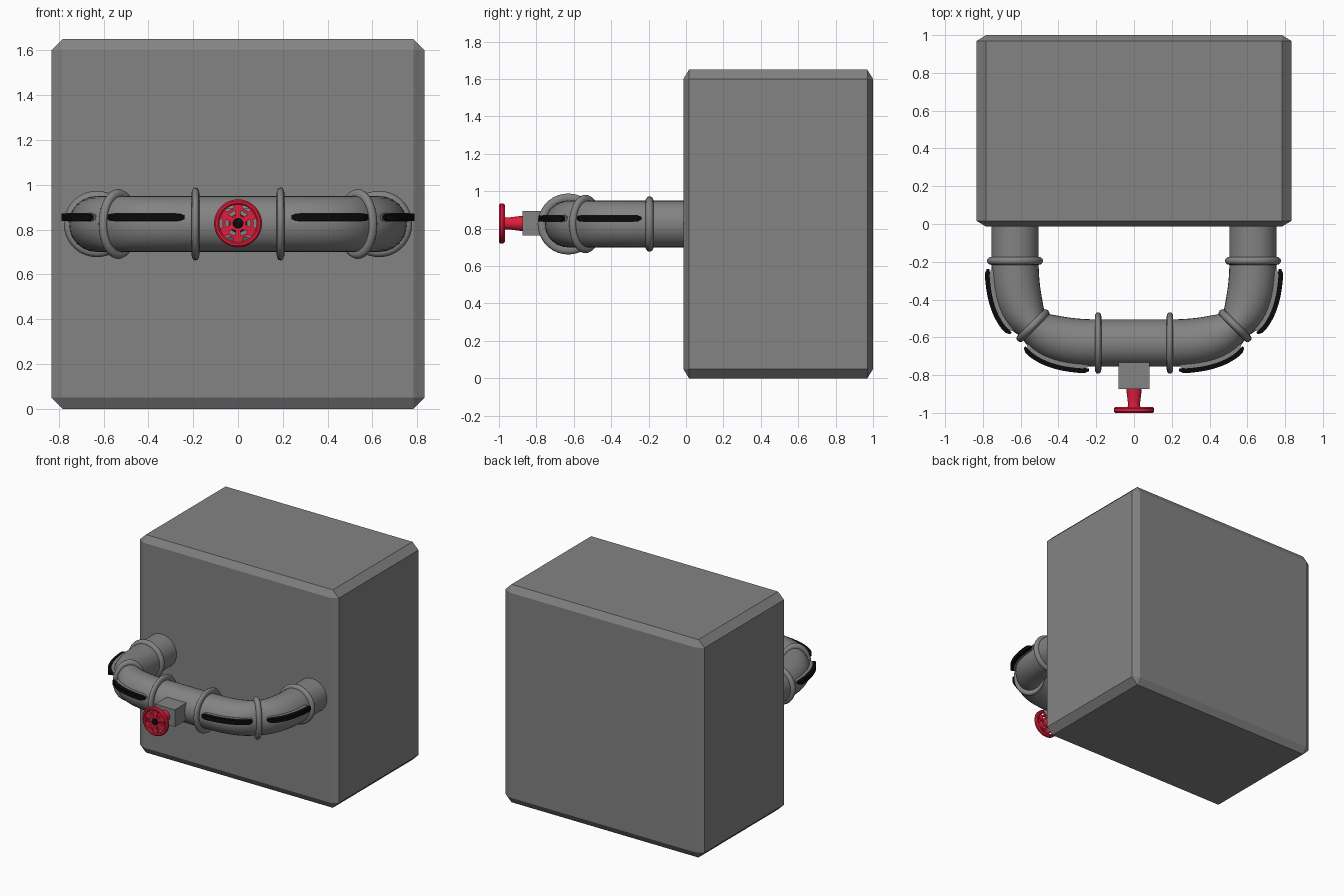
import bpy, bmesh, math
from mathutils import Vector, Matrix

if "Cube" in bpy.data.objects:
    bpy.data.objects.remove(bpy.data.objects["Cube"])

ZC, R = 0.825, 0.125          # pipe centre height and radius


def material(name, col):
    m = bpy.data.materials.new(name)
    m.diffuse_color = (*col, 1)
    m.use_nodes = True
    m.node_tree.nodes["Principled BSDF"].inputs["Base Color"].default_value = m.diffuse_color
    return m


GREY = material("dark_grey_metal", (0.227, 0.227, 0.227))
RED = material("red_paint", (0.75, 0.012, 0.045))
BLACK = material("black_trim", (0.003, 0.003, 0.003))


def finish(ob, name, mat=GREY, smooth=True):
    ob.name = name
    ob.data.materials.append(mat)
    if smooth:
        bpy.ops.object.select_all(action='DESELECT')
        ob.select_set(True)
        bpy.context.view_layer.objects.active = ob
        bpy.ops.object.shade_smooth_by_angle(angle=math.radians(35))
    return ob


def from_bmesh(bm, name, mat=GREY, smooth=True):
    bmesh.ops.recalc_face_normals(bm, faces=bm.faces)
    me = bpy.data.meshes.new(name)
    bm.to_mesh(me)
    bm.free()
    ob = bpy.data.objects.new(name, me)
    bpy.context.collection.objects.link(ob)
    return finish(ob, name, mat, smooth)


def loft(name, loops, mat=GREY, closed=False):
    """Skin a list of equal-length point loops, capping open ends."""
    bm = bmesh.new()
    rows = [[bm.verts.new(p) for p in lp] for lp in loops]
    n = len(rows[0])
    pairs = list(zip(rows, rows[1:] + rows[:1])) if closed else list(zip(rows, rows[1:]))
    for a, b in pairs:
        for i in range(n):
            bm.faces.new((a[i], a[(i + 1) % n], b[(i + 1) % n], b[i]))
    if not closed:
        bm.faces.new(rows[0])
        bm.faces.new(rows[-1])
    return from_bmesh(bm, name, mat)


def elbow(t, side=1):
    """Centre, outward normal and squeeze factor along the elbow curve."""
    p = [Vector(q) for q in ((.63, -.19), (.63, -.523), (.523, -.63), (.19, -.63))]
    u = 1 - t
    c = u**3 * p[0] + 3*u*u*t * p[1] + 3*u*t*t * p[2] + t**3 * p[3]
    d = (u*u * (p[1] - p[0]) + 2*u*t * (p[2] - p[1]) + t*t * (p[3] - p[2])).normalized()
    nrm = Vector((-d.y * side, d.x))
    c.x *= side
    return c, nrm, max(abs(d.x), abs(d.y))


# Main cabinet: evenly bevelled cube, then stretched
bm = bmesh.new()
bmesh.ops.create_cube(bm, size=2)
bmesh.ops.bevel(bm, geom=bm.edges[:], offset=0.06, segments=1, affect='EDGES')
bmesh.ops.transform(bm, verts=bm.verts,
                    matrix=Matrix.Translation((0, 0.493, 0.825)) @ Matrix.Diagonal((0.833, 0.507, 0.825, 1)))
from_bmesh(bm, "cabinet", smooth=False)

# U-shaped pipe, squeezed sideways through the elbows
stations = [(Vector((.63, .05)), Vector((1, 0)), 1)]
stations += [elbow(i / 20) for i in range(21)]
stations += [elbow(i / 20, -1) for i in range(20, -1, -1)]
stations += [(Vector((-.63, .05)), Vector((-1, 0)), 1)]
loops = []
for c, nrm, f in stations:
    ang = [2 * math.pi * k / 32 for k in range(32)]
    loops.append([(c.x + nrm.x * R * f * math.cos(a), c.y + nrm.y * R * f * math.cos(a),
                   ZC + R * math.sin(a)) for a in ang])
loft("pipe", loops)


# Collars around the pipe
def collar(name, x, y, turn, major, minor, squeeze=1, flat=1):
    bpy.ops.mesh.primitive_torus_add(major_radius=major, minor_radius=minor,
                                     major_segments=36, minor_segments=12,
                                     location=(x, y, ZC), rotation=(math.pi / 2, 0, turn))
    ob = bpy.context.object
    ob.scale = (squeeze, 1, flat)
    finish(ob, name)


def strip(name, t0, t1, side, inner, outer, half, mat=GREY):
    """Rounded-end strip hugging the outside of an elbow."""
    loops, n = [], 20
    for i in range(n + 1):
        s = i / n
        c, nrm, f = elbow(t0 + (t1 - t0) * s, side)
        e = min(1, min(s, 1 - s) / 0.06)
        h = half * (0.45 + 0.55 * math.sqrt(e))
        a, b = R * f + inner, R * f + outer - 0.012 * (1 - e)
        loops.append([(*(c + nrm * d), ZC + 0.03 + z)
                      for d, z in ((a, -h), (b, -h), (b, h), (a, h))])
    loft(name, loops, mat)


for side, tag in ((1, "right"), (-1, "left")):
    collar(f"wall_collar_{tag}", side * .63, -.195, 0, 0.124, 0.024, 1, 0.9)
    collar(f"elbow_collar_{tag}", side * .535, -.538, -side * math.pi / 4, 0.132, 0.024, 0.73, 0.85)
    collar(f"front_collar_{tag}", side * .19, -.63, math.pi / 2, 0.139, 0.024, 1, 0.72)
    for k, (t0, t1) in enumerate(((.045, .44), (.56, .955))):
        strip(f"strip_frame_{tag}_{k}", t0, t1, side, -.03, .012, .018)
        strip(f"trim_strip_{tag}_{k}", t0, t1, side, .01, .037, .016, BLACK)

# Valve block
bpy.ops.mesh.primitive_cube_add(size=1, location=(0, -.788, .829))
ob = bpy.context.object
ob.scale = (.164, .17, .13)
finish(ob, "valve_block", smooth=False)


# Lathe around the valve axis; profile is (radius, y)
def lathe(name, profile, mat, closed=False, n=32):
    loops = [[(r * math.cos(2 * math.pi * k / n), y, ZC + 0.003 + r * math.sin(2 * math.pi * k / n))
              for k in range(n)] for r, y in profile]
    loft(name, loops, mat, closed)


lathe("valve_stem", [(.042, -.86), (.038, -.9), (.033, -.94), (.033, -.965), (.035, -.993)], RED)
lathe("stem_nut", [(.024, -.98), (.024, -.997), (.017, -1.0)], BLACK)
lathe("handwheel_rim", [(.083, -.975), (.09, -.969), (.1, -.969), (.107, -.978), (.107, -.992),
                        (.1, -1.0), (.09, -1.0), (.083, -.994)], RED, True, 48)
lathe("handwheel_inner_ring", [(.057, -.976), (.069, -.976), (.069, -.995), (.057, -.995)], RED, True)

# Handwheel spokes: narrow near the hub, wide at the rim
for k in range(6):
    a = math.radians(60 * k + 30)
    for part, mid, length, width in (("inner", .047, .035, .024), ("outer", .076, .03, .042)):
        bpy.ops.mesh.primitive_cube_add(size=1, rotation=(0, -a, 0),
                                        location=(mid * math.cos(a), -.985, ZC + .003 + mid * math.sin(a)))
        ob = bpy.context.object
        ob.scale = (length, .02, width)
        finish(ob, f"handwheel_{part}_spoke_{k}", RED, False)
